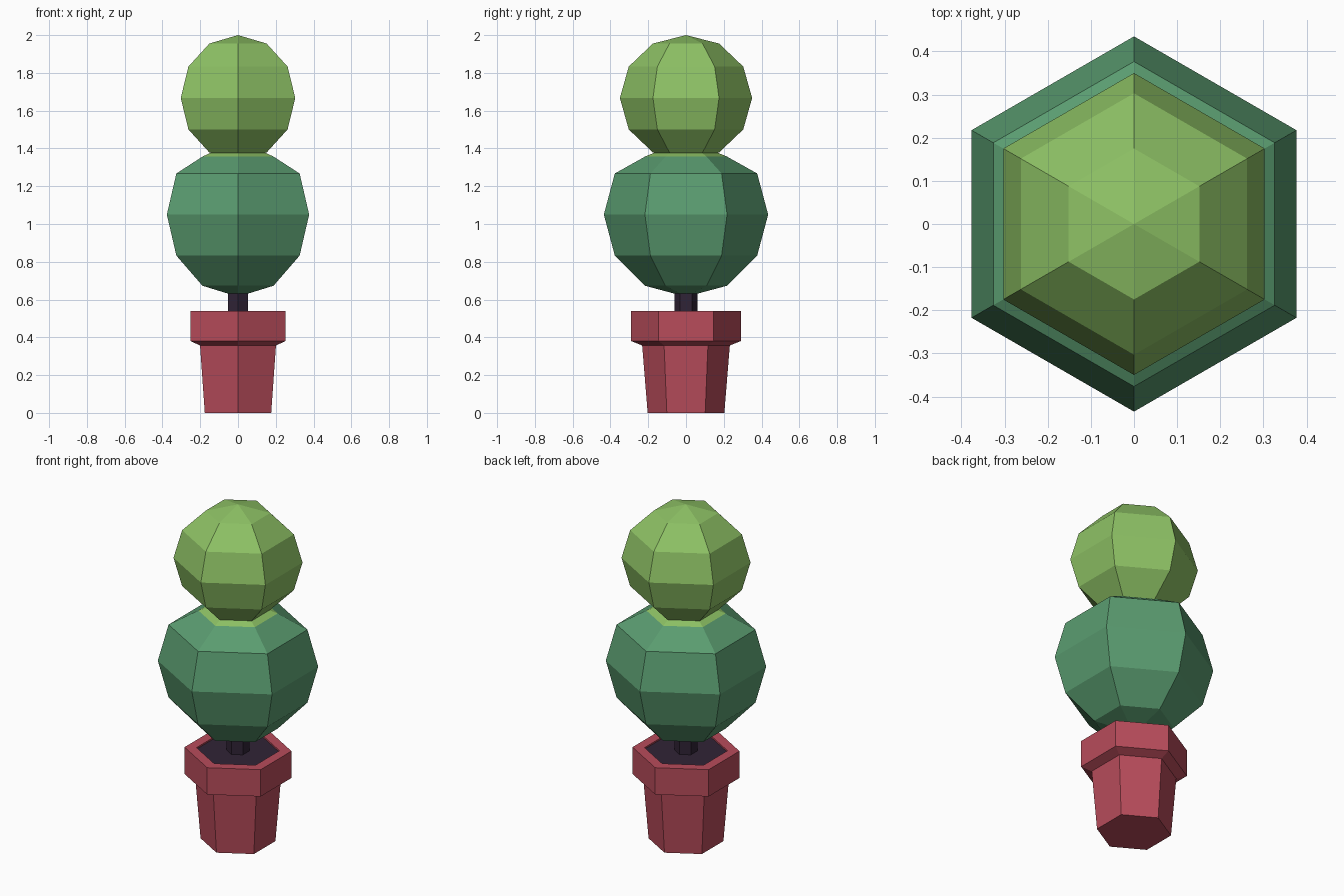
import bpy, bmesh, math

if "Cube" in bpy.data.objects:
    bpy.data.objects.remove(bpy.data.objects["Cube"])

SIDES = 6


def material(name, rgb):
    def lin(c):
        c /= 255
        return c / 12.92 if c <= 0.04045 else ((c + 0.055) / 1.055) ** 2.4
    m = bpy.data.materials.new(name)
    m.diffuse_color = (*[lin(c) for c in rgb], 1)
    m.use_nodes = True
    m.node_tree.nodes["Principled BSDF"].inputs["Base Color"].default_value = m.diffuse_color
    return m


RED = material("terracotta_red", (184, 76, 91))
DARK = material("dark_bark", (48, 35, 54))
GREEN = material("deep_green", (90, 156, 112))
LIME = material("lime_green", (142, 194, 101))


def lathe(name, profile, mats, rule=None):
    """Six-sided solid of revolution; profile is (radius, z) from bottom to top."""
    bm = bmesh.new()
    rings = []
    for r, z in profile:
        if r == 0:
            rings.append([bm.verts.new((0, 0, z))])
        else:
            angles = [math.pi / 2 + i * math.tau / SIDES for i in range(SIDES)]
            rings.append([bm.verts.new((r * math.cos(a), r * math.sin(a), z)) for a in angles])
    for a, b in zip(rings, rings[1:]):
        for i in range(SIDES):
            j = (i + 1) % SIDES
            loop = [a[i % len(a)], a[j % len(a)], b[j % len(b)], b[i % len(b)]]
            bm.faces.new(list(dict.fromkeys(loop)))
    # close open ends
    if len(rings[0]) > 1:
        bm.faces.new(rings[0][::-1])
    if len(rings[-1]) > 1:
        bm.faces.new(rings[-1])
    bmesh.ops.recalc_face_normals(bm, faces=bm.faces)
    if rule:
        for f in bm.faces:
            f.material_index = rule(f.calc_center_median())
    me = bpy.data.meshes.new(name)
    bm.to_mesh(me)
    bm.free()
    for m in mats:
        me.materials.append(m)
    ob = bpy.data.objects.new(name, me)
    bpy.context.collection.objects.link(ob)
    return ob


def ball(r, rz, z, first, last):
    """Profile of a six-ring ball, between two ring numbers."""
    return [(0 if k in (0, 6) else r * math.sin(k * math.pi / 6),
             z - rz * math.cos(k * math.pi / 6)) for k in range(first, last + 1)]


# pot with a thick rim and a shallow recess
lathe("pot", [(0.203, 0), (0.232, 0.357), (0.29, 0.38), (0.29, 0.54),
              (0.225, 0.54), (0.222, 0.51)], [RED])

# soil and trunk
lathe("soil", [(0.222, 0.50), (0.224, 0.532)], [DARK])
lathe("trunk", [(0.062, 0.51), (0.062, 0.70)], [DARK])

# lower foliage ball, flattened on top with a lime collar
lathe("lower_foliage", ball(0.435, 0.435, 1.05, 0, 4) + [(0.215, 1.358), (0.165, 1.378), (0, 1.38)],
      [GREEN, LIME], lambda c: 1 if c.z > 1.36 else 0)

# upper foliage ball
lathe("upper_foliage", ball(0.35, 0.333, 1.667, 0, 6), [LIME])
